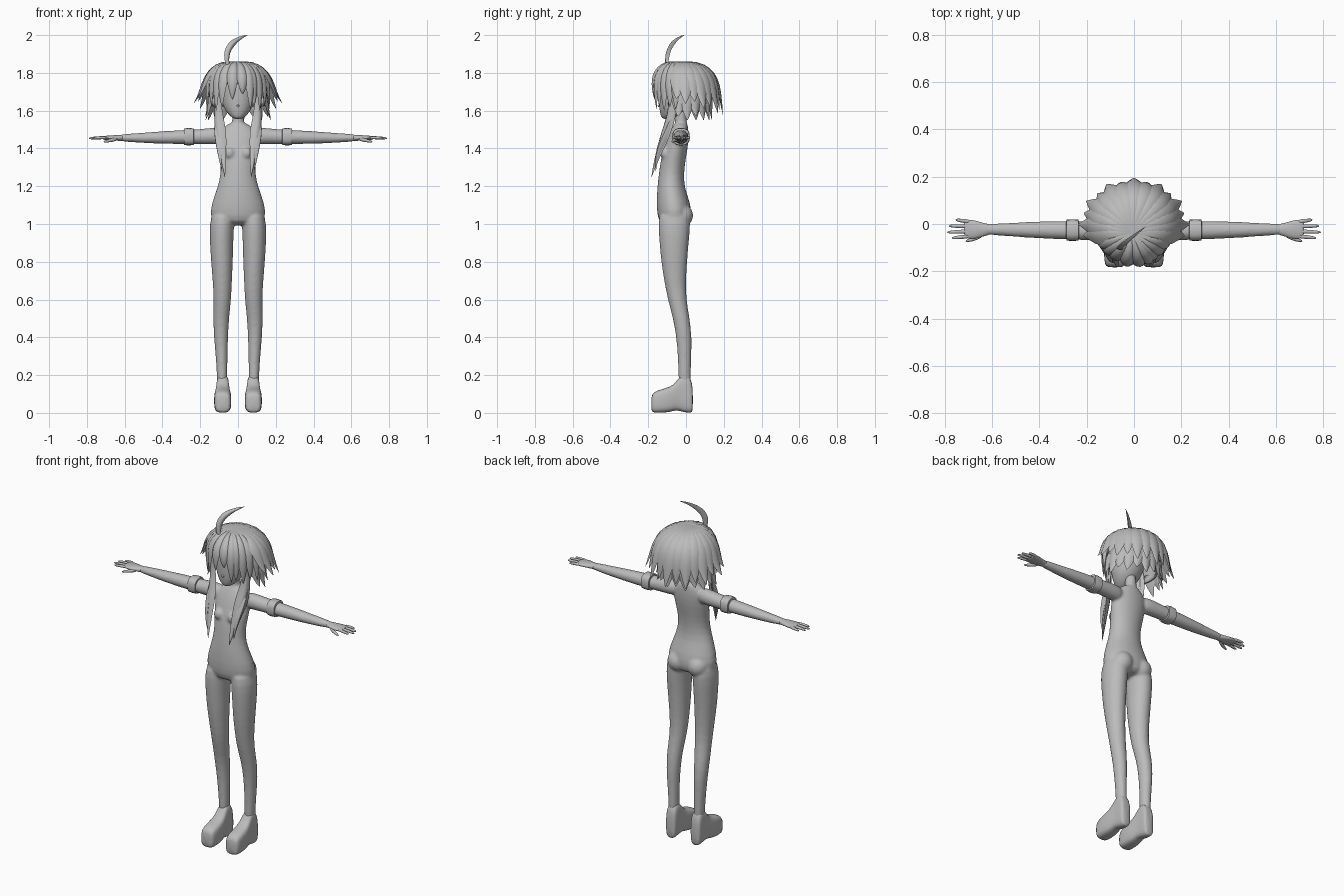
import bpy, bmesh, math
from mathutils import Vector, Matrix
from mathutils.geometry import interpolate_bezier

if "Cube" in bpy.data.objects:
    bpy.data.objects.remove(bpy.data.objects["Cube"])

grey = bpy.data.materials.new("plain grey")
grey.use_nodes = True
grey.diffuse_color = (0.5, 0.5, 0.5, 1)
grey.node_tree.nodes["Principled BSDF"].inputs["Base Color"].default_value = (0.5, 0.5, 0.5, 1)


def finish(bm, name, subdiv=0, sharp=None):
    """Turn a bmesh into a shaded object."""
    bmesh.ops.recalc_face_normals(bm, faces=bm.faces)
    mesh = bpy.data.meshes.new(name)
    bm.to_mesh(mesh)
    bm.free()
    mesh.materials.append(grey)
    mesh.shade_smooth()
    obj = bpy.data.objects.new(name, mesh)
    bpy.context.collection.objects.link(obj)
    if sharp:
        bpy.ops.object.select_all(action='DESELECT')
        obj.select_set(True)
        bpy.context.view_layer.objects.active = obj
        bpy.ops.object.shade_smooth_by_angle(angle=math.radians(sharp))
    if subdiv:
        mod = obj.modifiers.new("Subdivision", 'SUBSURF')
        mod.levels = mod.render_levels = subdiv
    return obj


def skin(bm, rings):
    """Bridge vertex rings and cap both ends."""
    rings = [[bm.verts.new(p) for p in ring] for ring in rings]
    n = len(rings[0])
    for a, b in zip(rings, rings[1:]):
        for i in range(n):
            bm.faces.new((a[i], a[(i + 1) % n], b[(i + 1) % n], b[i]))
    bm.faces.new(rings[0])
    bm.faces.new(rings[-1])


def loft(bm, axis, sections, n=16, power=1.0):
    """Sections are (x, y, z, radius_1, radius_2), in planes across the axis."""
    u, v = [Vector(d) for d in {'x': ((0, 1, 0), (0, 0, 1)),
                                'y': ((1, 0, 0), (0, 0, 1)),
                                'z': ((1, 0, 0), (0, 1, 0))}[axis]]
    curve = lambda c: math.copysign(abs(c) ** power, c)
    angles = [math.tau * i / n for i in range(n)]
    skin(bm, [[Vector((x, y, z)) + u * a * curve(math.cos(t)) + v * b * curve(math.sin(t))
               for t in angles] for x, y, z, a, b in sections])


def ball(bm, centre, radius):
    bmesh.ops.create_uvsphere(bm, u_segments=16, v_segments=10, radius=radius,
                              matrix=Matrix.Translation(centre))


def strand(bm, path, width, thick, outward=None, root=0.4):
    """Pointed lock of hair along a cubic Bezier path."""
    pts = interpolate_bezier(*[Vector(p) for p in path], 12)
    rings = []
    for i, p in enumerate(pts):
        t = i / (len(pts) - 1)
        tangent = (pts[min(i + 1, 11)] - pts[max(i - 1, 0)]).normalized()
        out = Vector(outward) if outward else p - Vector((0, -.02, 1.66))
        side = tangent.cross(out).normalized()
        out = side.cross(tangent).normalized()
        size = min(1, root + 1.3 * t) * min(1, 2.4 * (1 - t) + .02) ** .8
        w, h = width * size, thick * size
        rings.append([p + side * w * a + out * h * b for a, b in
                      ((1, -.2), (.5, .7), (0, 1), (-.5, .7), (-1, -.2), (0, -.6))])
    skin(bm, rings)


# Body: torso, limbs and neck fused into one smooth skin
bm = bmesh.new()
loft(bm, 'z', [(0, y, z, a, b) for z, y, a, b in (
    (1.54, -.025, .035, .032), (1.515, -.03, .08, .042), (1.47, -.04, .113, .056),
    (1.40, -.055, .108, .066), (1.33, -.07, .098, .067), (1.26, -.078, .093, .068),
    (1.19, -.08, .112, .074), (1.11, -.066, .143, .092), (1.04, -.06, .154, .094),
    (.99, -.06, .12, .075))])
loft(bm, 'z', [(0, -.025, 1.48, .04, .036), (0, -.027, 1.54, .031, .031),
               (0, -.03, 1.64, .031, .031)])
for s in (1, -1):
    loft(bm, 'z', [(s * x, y, z, a, b) for z, x, y, a, b in (
        (1.08, .075, -.06, .06, .08), (1.0, .086, -.062, .067, .088),
        (.9, .087, -.063, .063, .079), (.8, .085, -.063, .059, .07),
        (.7, .083, -.058, .052, .059), (.6, .082, -.048, .047, .05),
        (.5, .09, -.024, .043, .045), (.4, .09, -.01, .038, .042),
        (.3, .087, -.008, .032, .036), (.2, .084, -.007, .028, .034),
        (.1, .083, -.007, .027, .032))])
    loft(bm, 'x', [(s * x, y, z, a, b) for x, y, z, a, b in (
        (.06, -.035, 1.465, .04, .045), (.13, -.032, 1.467, .043, .046),
        (.2, -.028, 1.462, .041, .04), (.3, -.026, 1.46, .04, .038),
        (.4, -.025, 1.458, .037, .034), (.5, -.024, 1.456, .031, .028),
        (.6, -.023, 1.456, .025, .021), (.64, -.023, 1.456, .022, .015))])
    ball(bm, (s * .045, -.106, 1.375), .034)
    ball(bm, (s * .065, -.022, 1.045), .062)
body = finish(bm, "body", 1)
fuse = body.modifiers.new("Fuse", 'REMESH')
fuse.mode = 'VOXEL'
fuse.voxel_size = .007
fuse.use_smooth_shade = True
soften = body.modifiers.new("Soften", 'SMOOTH')
soften.factor = .5
soften.iterations = 8

for s, side in ((1, "left"), (-1, "right")):
    # Hand: palm, four fingers and a thumb
    bm = bmesh.new()
    loft(bm, 'x', [(s * x, y, 1.456, a, b) for x, y, a, b in (
        (.60, -.023, .022, .018), (.635, -.024, .028, .016),
        (.67, -.024, .041, .014), (.705, -.021, .042, .011), (.72, -.02, .038, .008))], 12)
    for y, tip_y, tip in ((-.051, -.06, .772), (-.031, -.035, .793),
                          (-.01, -.008, .786), (.01, .018, .756)):
        loft(bm, 'x', [(s * .69, y, 1.457, .01, .009),
                       (s * (.7 + tip) / 2, (y + tip_y) / 2, 1.457, .009, .009),
                       (s * tip, tip_y, 1.453, .006, .006)], 8)
    loft(bm, 'x', [(s * .635, -.04, 1.452, .013, .012), (s * .67, -.062, 1.444, .011, .011),
                   (s * .715, -.073, 1.434, .006, .006)], 8)
    finish(bm, side + "_hand", 2)

    # Arm band
    bm = bmesh.new()
    loft(bm, 'x', [(s * x, -.026, 1.462, r, r) for x, r in (
        (.233, .036), (.235, .044), (.26, .046), (.285, .044), (.287, .036))], 20, .75)
    finish(bm, side + "_arm_band", sharp=40)

    # Shoe with a thick toe and a raised arch
    bm = bmesh.new()
    loft(bm, 'y', [(s * .081, y, (low + top) / 2, w, (top - low) / 2) for y, low, top, w in (
        (-.184, .008, .09, .033), (-.172, .0, .112, .043), (-.13, .0, .126, .047),
        (-.085, .003, .138, .045), (-.055, .014, .16, .039), (-.03, .008, .2, .035),
        (.0, .0, .21, .034), (.025, .0, .19, .033), (.037, .004, .13, .027))], 16, .6)
    finish(bm, side + "_shoe", 1)

    # Long front lock hanging to the chest
    bm = bmesh.new()
    strand(bm, ((s * .105, -.09, 1.72), (s * .115, -.05, 1.54), (s * .085, -.13, 1.46),
                (s * .07, -.182, 1.25)), .034, .024, (s * .5, -.8, 0))
    strand(bm, ((s * .11, -.07, 1.7), (s * .115, -.03, 1.52), (s * .11, -.17, 1.45),
                (s * .085, -.16, 1.28)), .022, .018, (s * .8, -.5, 0))
    finish(bm, side + "_long_lock", sharp=50)

# Head with a pointed chin and a small nose
bm = bmesh.new()
loft(bm, 'z', [(0, y, z, a, b) for z, y, a, b in (
    (1.555, -.1, .02, .025), (1.575, -.085, .047, .05), (1.61, -.068, .074, .074),
    (1.66, -.055, .09, .09), (1.73, -.045, .1, .1), (1.79, -.03, .095, .1),
    (1.83, -.02, .06, .07))], 20)
ball(bm, (0, -.143, 1.625), .007)
finish(bm, "head", 2)

# Hair cap, open over the face
bm = bmesh.new()
bmesh.ops.create_uvsphere(bm, u_segments=32, v_segments=20, radius=1, matrix=(
    Matrix.Translation((0, -.012, 1.695)) @ Matrix.Diagonal((.15, .152, .163, 1))))
bmesh.ops.delete(bm, context='VERTS', geom=[
    v for v in bm.verts if v.co.z < 1.61 or (v.co.y < -.07 and v.co.z < 1.74)])
cap = finish(bm, "hair_cap")
shell = cap.modifiers.new("Shell", 'SOLIDIFY')
shell.thickness = .012


def crown_lock(bm, tip, width, bulge=.17, thick=.014):
    """Lock that falls from the crown over the head to its tip."""
    d = Vector((tip[0], tip[1], 0)).normalized() * bulge
    strand(bm, ((-.01, -.04, 1.852), (d.x, d.y, 1.875), (d.x, d.y, 1.72), tip), width, thick)


# Outer ring of spiky hair around the sides and back
bm = bmesh.new()
COUNT = 15
for i in range(COUNT):
    t = math.radians(-14 + 208 * i / (COUNT - 1))
    reach = .188 + .012 * (i % 2)
    crown_lock(bm, (1.17 * reach * math.cos(t), reach * math.sin(t) - .005,
                    1.665 - .06 * max(0, math.sin(t)) - .025 * (i % 2)), .046)
finish(bm, "outer_hair", sharp=45)

# Lower layer of hair at the nape and behind the ears
bm = bmesh.new()
for i in range(12):
    t = math.radians(-12 + 204 * i / 11)
    c, s = math.cos(t), math.sin(t)
    strand(bm, ((.1 * c, .1 * s - .01, 1.78), (.15 * c, .15 * s - .01, 1.72),
                (.14 * c, .13 * s - .01, 1.63),
                (.175 * c, .15 * s - .01, 1.57 - .02 * (i % 2))), .04, .015)
finish(bm, "under_hair", sharp=45)

# Fringe and temple locks
bm = bmesh.new()
for tip in ((-.03, -.166, 1.66), (.025, -.168, 1.69), (.065, -.155, 1.61)):
    crown_lock(bm, tip, .03, .18)
for s in (1, -1):
    for x, y, z in ((.085, -.14, 1.62), (.115, -.115, 1.6), (.14, -.085, 1.62),
                    (.165, -.055, 1.61)):
        crown_lock(bm, (s * x, y, z), .032, .172)
finish(bm, "fringe", sharp=45)

# Curved single lock standing up from the crown
bm = bmesh.new()
strand(bm, ((-.045, -.1, 1.82), (-.085, -.11, 1.92), (-.03, -.07, 1.975), (.05, -.01, 2.0)),
       .017, .012, (.5, -.8, .3), .6)
finish(bm, "top_curl", sharp=50)
